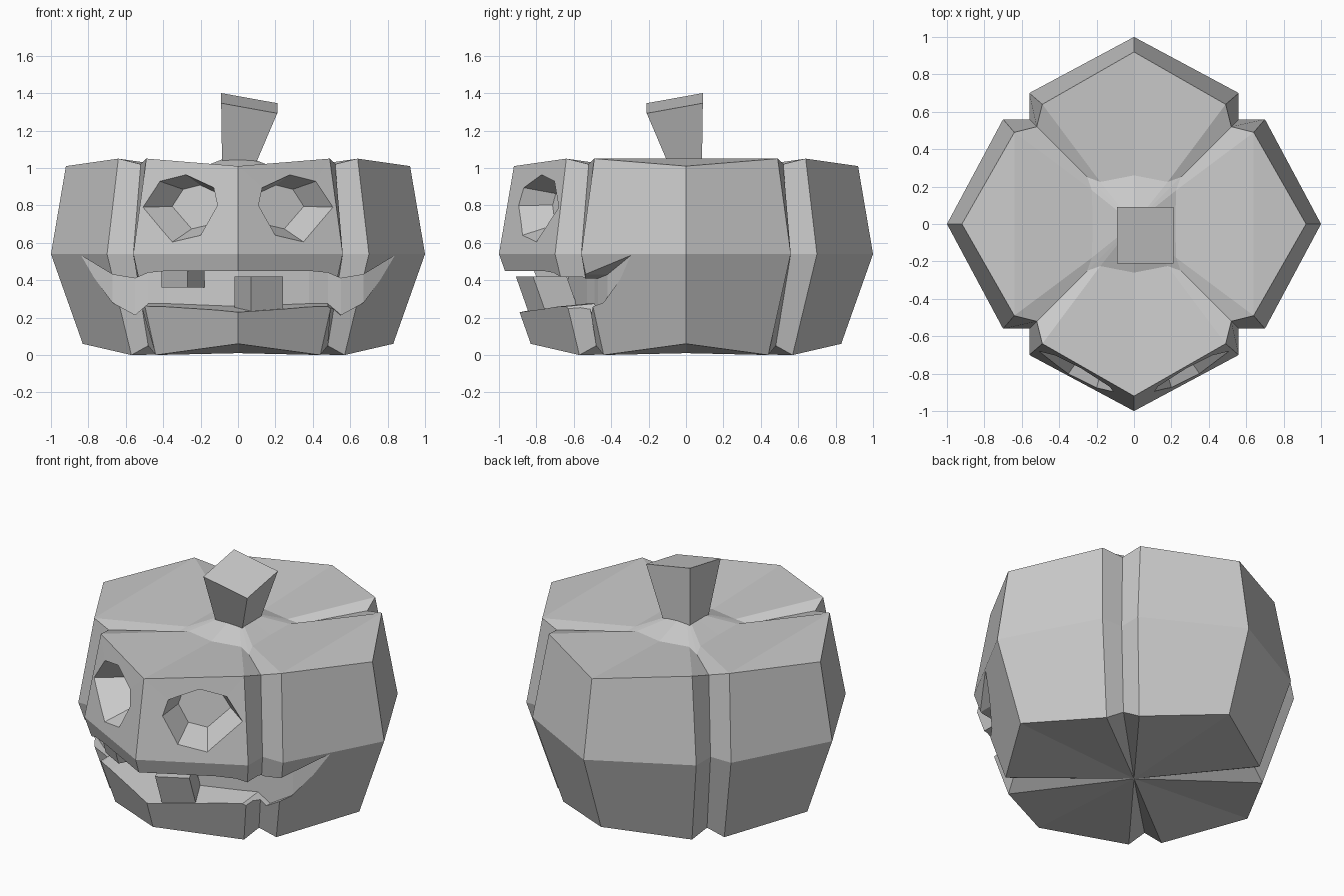
import bpy
from mathutils import Vector, Matrix

cube = bpy.data.objects.get("Cube")
if cube:
    bpy.data.objects.remove(cube, do_unlink=True)

grey = bpy.data.materials.new("plain grey")
grey.use_nodes = True
grey.diffuse_color = (0.6, 0.6, 0.6, 1)
grey.node_tree.nodes["Principled BSDF"].inputs["Base Color"].default_value = (0.6, 0.6, 0.6, 1)


def make(name, verts, faces):
    mesh = bpy.data.meshes.new(name)
    mesh.from_pydata([tuple(v) for v in verts], [], faces)
    mesh.materials.append(grey)
    obj = bpy.data.objects.new(name, mesh)
    bpy.context.collection.objects.link(obj)
    bpy.context.view_layer.objects.active = obj
    obj.select_set(True)
    bpy.ops.object.mode_set(mode='EDIT')
    bpy.ops.mesh.select_all(action='SELECT')
    bpy.ops.mesh.normals_make_consistent(inside=False)
    bpy.ops.object.mode_set(mode='OBJECT')
    obj.select_set(False)
    return obj


def loft(name, a, b):
    """Solid joining two matching outlines."""
    n = len(a)
    sides = [(i, (i + 1) % n, n + (i + 1) % n, n + i) for i in range(n)]
    return make(name, a + b, sides + [tuple(range(n)), tuple(range(n, 2 * n))])


def cut(target, cutter):
    mod = target.modifiers.new(cutter.name, 'BOOLEAN')
    mod.operation = 'DIFFERENCE'
    mod.solver = 'EXACT'
    mod.object = cutter
    cutter.hide_render = True
    cutter.hide_set(True)


def ring(mid, corner, groove):
    """Sixteen points: ridge, lobe corner, groove, next corner, four times."""
    cx, cy, cz = corner
    quarter = [(0, -mid[0], mid[1]), (cx, -cy, cz),
               (groove[0], -groove[0], groove[1]), (cy, -cx, cz)]
    return [Matrix.Rotation(k * 1.5707963, 3, 'Z') @ Vector(p)
            for k in range(4) for p in quarter]


def lobe_y(x, z):
    """Depth of the front lobe's surface."""
    slope = 0.17 * (z - 0.54) if z > 0.54 else 0.354 * (0.54 - z)
    return -1 + 0.54 * abs(x) + slope


# Four-lobed body
rings = [ring((0.83, 0.06), (0.44, 0.57, 0), (0.48, 0.05)),
         ring((1.0, 0.54), (0.56, 0.70, 0.54), (0.56, 0.54)),
         ring((0.92, 1.01), (0.49, 0.64, 1.05), (0.52, 1.02)),
         ring((0.26, 0.99), (0.18, 0.225, 0.99), (0.25, 0.97))]
for i in (4, 12):
    rings[3][i].x *= 0.85
verts = [v for r in rings for v in r] + [Vector((0, 0, 0.01)), Vector((0, 0, 1.08))]
faces = []
for i in range(16):
    j = (i + 1) % 16
    faces += [(64, j, i), (48 + i, 48 + j, 65)]
    for k in (0, 16):
        faces.append((k + i, k + j, k + 16 + j, k + 16 + i))
    if i not in (3, 4, 11, 12):
        faces.append((32 + i, 32 + j, 48 + j, 48 + i))
for m in (4, 12):
    faces.append((32 + m - 1, 32 + m, 32 + m + 1))
    faces.append((32 + m - 1, 32 + m + 1, 48 + m + 1, 48 + m, 48 + m - 1))
body = make("pumpkin_body", verts, faces)

# Stem, leaning and widening to a slanted top
base = [Vector((x, y, 1.0)) for x, y in ((-.085, -.085), (.085, -.085), (.085, .085), (-.085, .085))]
top = [Vector((x, y, 1.365 - 0.18 * (x - y) + 0.003))
       for x, y in ((-.09, -.21), (.21, -.21), (.21, .09), (-.09, .09))]
loft("stem", base, top)

# Eye sockets, tapering inward
outline = [(.51, .79), (.42, .93), (.28, .965), (.13, .895), (.11, .80), (.20, .64), (.35, .605)]
for side, label in ((1, "left"), (-1, "right")):
    rim = [Vector((side * x, lobe_y(x, z), z)) for x, z in outline]
    centre = sum(rim, Vector()) / len(rim)
    inward = Vector((-0.47 * side, 0.88, 0)) * 0.17
    back = [centre + (p - centre) * 0.65 + inward for p in rim]
    front = [p + (p - q) * 0.5 for p, q in zip(rim, back)]
    cut(body, loft(label + "_eye_cutter", front, back))

# Grinning mouth: x, top, bottom, depth at each station
half = [(.86, .545, .535, -.28), (.67, .43, .28, -.42), (.55, .41, .215, -.47),
        (.48, .44, .235, -.49), (.38, .45, .235, -.53), (0, .45, .22, -.63)]
stations = [(-x, t, b, y) for x, t, b, y in half] + half[-2::-1]
verts, faces = [], []
for x, t, b, y in stations:
    lift = 0.04 if abs(x) < 0.5 else 0
    verts += [(x, -1.3, t), (x, -1.3, b - lift), (x, y, b + lift), (x, y, t)]
for s in range(len(stations) - 1):
    k = 4 * s
    faces += [(k + i, k + (i + 1) % 4, k + 4 + (i + 1) % 4, k + 4 + i) for i in range(4)]
last = len(verts) - 4
faces += [(0, 1, 2, 3), (last, last + 1, last + 2, last + 3)]
cut(body, make("mouth_cutter", verts, faces))


# Teeth, square to the lobe's surface
def tooth(name, x0, x1, z0, z1):
    front = [Vector((x, lobe_y(x, z) + 0.01, z)) for x, z in ((x0, z0), (x1, z0), (x1, z1), (x0, z1))]
    side = 1 if x0 > 0 else -1
    loft(name, front, [p + Vector((-0.09 * side, 0.18, 0)) for p in front])


tooth("upper_tooth", -.41, -.27, .36, .47)
tooth("lower_tooth", .07, .24, .20, .42)
